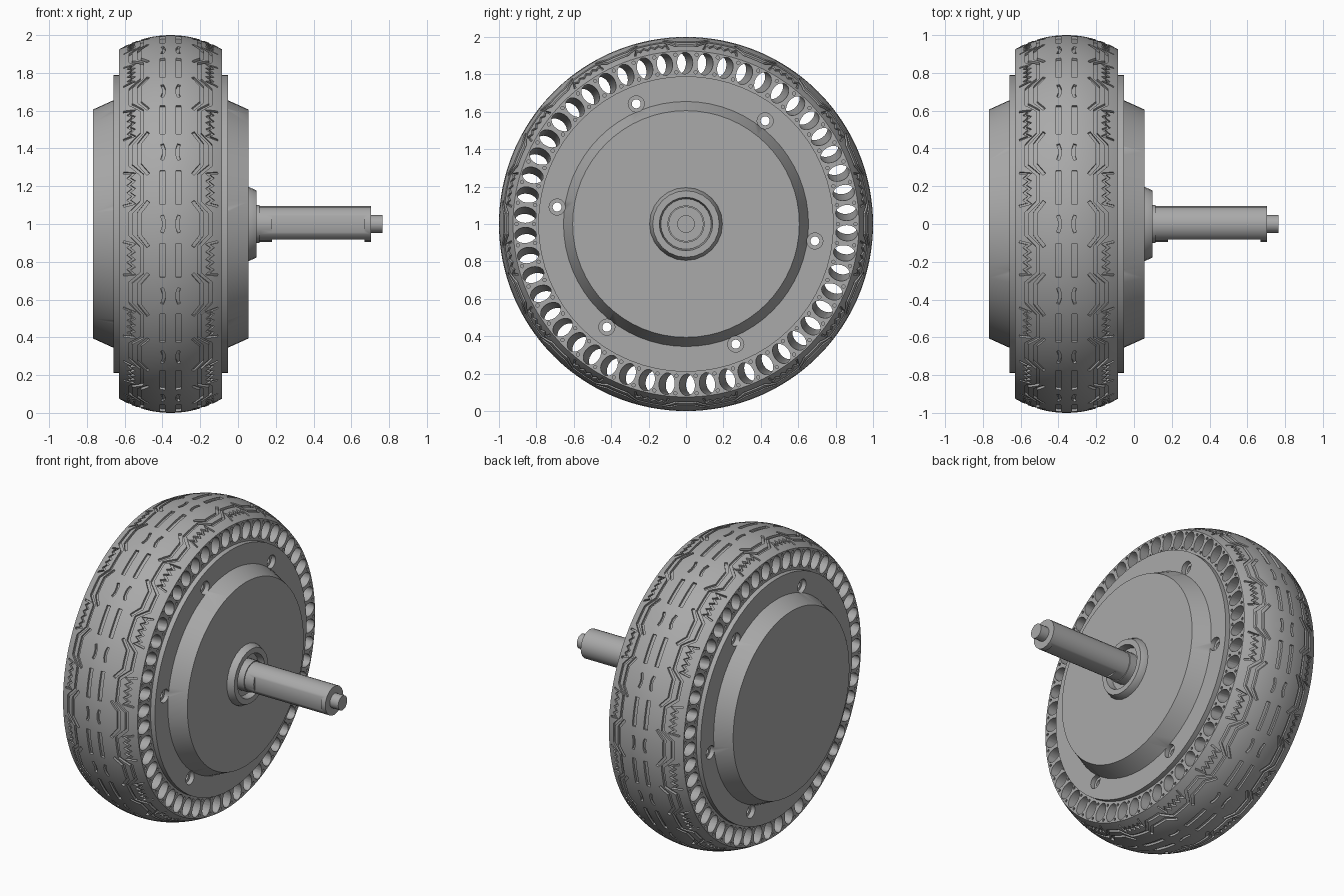
import bpy, bmesh, math
from math import cos, sin, radians, sqrt, pi, tau
from mathutils import Vector

if "Cube" in bpy.data.objects:
    bpy.data.objects.remove(bpy.data.objects["Cube"])

MID = -0.357      # tyre centre plane
HALF = 0.272      # tyre half width
CROWN = 0.53      # radius of the tread arc

grey = bpy.data.materials.new("plain_grey")
grey.use_nodes = True
grey.diffuse_color = (0.4, 0.4, 0.4, 1)
grey.node_tree.nodes["Principled BSDF"].inputs["Base Color"].default_value = (0.4, 0.4, 0.4, 1)


def polar(x, r, a):
    """Point around the wheel axis."""
    return Vector((x, r * cos(a), 1 + r * sin(a)))


def tread(off):
    return 1 - CROWN + sqrt(CROWN ** 2 - off ** 2)


def finish(bm, name):
    bmesh.ops.remove_doubles(bm, verts=bm.verts, dist=1e-6)
    bmesh.ops.recalc_face_normals(bm, faces=bm.faces)
    mesh = bpy.data.meshes.new(name)
    bm.to_mesh(mesh)
    bm.free()
    ob = bpy.data.objects.new(name, mesh)
    bpy.context.collection.objects.link(ob)
    mesh.materials.append(grey)
    return ob


def loft(bm, rings, closed=False):
    """Skin a list of equal point rings, capped or looped."""
    rows = [[bm.verts.new(p) for p in ring] for ring in rings]
    n = len(rows[0])
    pairs = list(zip(rows, rows[1:])) + ([(rows[-1], rows[0])] if closed else [])
    for a, b in pairs:
        for i in range(n):
            bm.faces.new((a[i], a[(i + 1) % n], b[(i + 1) % n], b[i]))
    if not closed:
        bm.faces.new(rows[0][::-1])
        bm.faces.new(rows[-1])


def lathe(name, profile, sides, closed=False):
    bm = bmesh.new()
    loft(bm, [[polar(x, r, tau * i / sides) for i in range(sides)]
              for x, r in profile], closed)
    return finish(bm, name)


def select(ob):
    bpy.ops.object.select_all(action='DESELECT')
    ob.select_set(True)
    bpy.context.view_layer.objects.active = ob


def cut(ob, cutter):
    mod = ob.modifiers.new("cut", 'BOOLEAN')
    mod.operation = 'DIFFERENCE'
    mod.solver = 'MANIFOLD'
    mod.object = cutter
    select(ob)
    bpy.ops.object.modifier_apply(modifier=mod.name)
    bpy.data.objects.remove(cutter)


def smooth(ob):
    select(ob)
    bpy.ops.object.shade_smooth_by_angle(angle=radians(30))


def groove(bm, path, base, width, side, depth=0.014, loop=False):
    """Sweep a box along (degrees, offset) points laid on the tread."""
    pts = []
    ends = path[1:] + path[:1] if loop else path[1:]
    for (a0, o0), (a1, o1) in zip(path, ends):
        if loop and a1 < a0:
            a1 += 360
        n = max(1, math.ceil(abs(a1 - a0) / 2.5))
        pts += [Vector((radians(a0 + (a1 - a0) * k / n), o0 + (o1 - o0) * k / n)) for k in range(n)]
    if not loop:
        pts.append(Vector((radians(path[-1][0]), path[-1][1])))
    rings, m = [], len(pts)
    for i, p in enumerate(pts):
        before, after = pts[i - 1].copy(), pts[(i + 1) % m].copy()
        if loop:
            before.x -= tau * (i == 0)
            after.x += tau * (i == m - 1)
        else:
            before = pts[max(i - 1, 0)]
            after = pts[min(i + 1, m - 1)]
        d_in, d_out = (p - before).normalized(), (after - p).normalized()
        t = (d_in + d_out).normalized()
        ref = d_out if d_out.length else d_in
        scale = width / 2 / max(0.45, abs(t.dot(ref)))
        nrm = Vector((-t.y, t.x)) * scale
        ring = []
        for s, up in ((1, -depth), (1, 0.03), (-1, 0.03), (-1, -depth)):
            q = p + nrm * s
            ring.append(polar(MID + side * q.y, tread(q.y) + up, q.x + radians(base)))
        rings.append(ring)
    loft(bm, rings, loop)


# Tyre body with rounded crown and flat side walls
arc = [HALF * (i / 8 - 1) for i in range(17)]
profile = [(MID + o, tread(o)) for o in arc]
profile += [(MID + HALF, 0.77), (MID - HALF, 0.77)]
tyre = lathe("tyre", profile, 192, closed=True)

# Tread grooves, repeated around the wheel and mirrored
STEP = 22.5
bm = bmesh.new()
for side in (-1, 1):
    wave = []
    for k in range(16):
        b = k * STEP
        wave += [(b, 0.212), (b + 3.5, 0.212), (b + 7, 0.152), (b + 15.5, 0.152), (b + 19, 0.212)]
        groove(bm, [(-7, 0.118), (-3.5, 0.165), (3.5, 0.165), (7, 0.118)], b, 0.018, side)
        groove(bm, [(-2.6, 0.045), (-1, 0.036), (1, 0.036), (2.6, 0.045)], b, 0.016, side)
        groove(bm, [(6, 0.042), (6.5, 0.042), (16, 0.042), (16.5, 0.042)], b, 0.026, side)
        teeth = [(-5.5, 0.25)] + [(-4.8 + 1.2 * j, 0.195 if j % 2 == 0 else 0.222) for j in range(9)]
        groove(bm, teeth + [(5.5, 0.25)], b + STEP / 2, 0.012, side)
    groove(bm, wave, 0, 0.017, side, loop=True)
cut(tyre, finish(bm, "tread_cutter"))

# Slanted oval holes through the tyre, with pin holes between them
HOLES = 50
bm = bmesh.new()
for k in range(HOLES):
    a = pi / 2 + tau * k / HOLES
    rings = []
    for x, shift in ((0.0, 0), (-0.72, radians(3.2))):
        rings.append([polar(x, 0.86 + 0.058 * sin(t), a + shift + 0.042 / 0.86 * cos(t))
                      for t in [tau * j / 20 for j in range(20)]])
    loft(bm, rings)
    for side in (-1, 1):
        mid = a + pi / HOLES + (radians(3.0) if side < 0 else 0)
        for r in (0.813, 0.906):
            loft(bm, [[polar(MID + side * x, r + 0.009 * sin(t), mid + 0.009 / r * cos(t))
                       for t in [tau * j / 8 for j in range(8)]] for x in (0.25, 0.3)])
cut(tyre, finish(bm, "hole_cutter"))
smooth(tyre)

# Motor housing: stepped drum with a sloped cover on each side
housing = lathe("motor_housing", [
    (-0.768, 0.606), (-0.66, 0.655), (-0.66, 0.79),
    (-0.053, 0.79), (-0.053, 0.655), (0.055, 0.606)], 64)

# Six counterbored screw holes right through the housing
bm = bmesh.new()
for k in range(6):
    c = polar(0, 0.695, radians(-7.5 + 60 * k))
    loft(bm, [[c + Vector((x, r * cos(t), r * sin(t))) for t in [tau * j / 20 for j in range(20)]]
              for x, r in ((-0.7, 0.043), (-0.63, 0.043), (-0.63, 0.024),
                           (-0.083, 0.024), (-0.083, 0.043), (-0.02, 0.043))])
cut(housing, finish(bm, "screw_cutter"))
smooth(housing)

# Bearing collar around the axle
smooth(lathe("bearing_collar", [(0.03, 0.195), (0.06, 0.195), (0.097, 0.178),
                                (0.097, 0.143), (0.062, 0.135), (0.03, 0.135)], 24, closed=True))

# Axle with a thin threaded tip
axle = lathe("axle", [(0.03, 0.1), (0.113, 0.1), (0.113, 0.094), (0.703, 0.094),
                      (0.703, 0.047), (0.764, 0.047)], 20)

# Two long flats milled into the axle
bm = bmesh.new()
for off in (Vector((0, -0.142, 0)), Vector((0, 0, -0.142))):
    made = bmesh.ops.create_cube(bm, size=1)["verts"]
    for v in made:
        size = (0.49, 0.12, 0.14) if off.y else (0.49, 0.14, 0.12)
        v.co = Vector([c * s for c, s in zip(v.co, size)]) + off + Vector((0.425, 0, 1))
cut(axle, finish(bm, "flat_cutter"))
smooth(axle)
